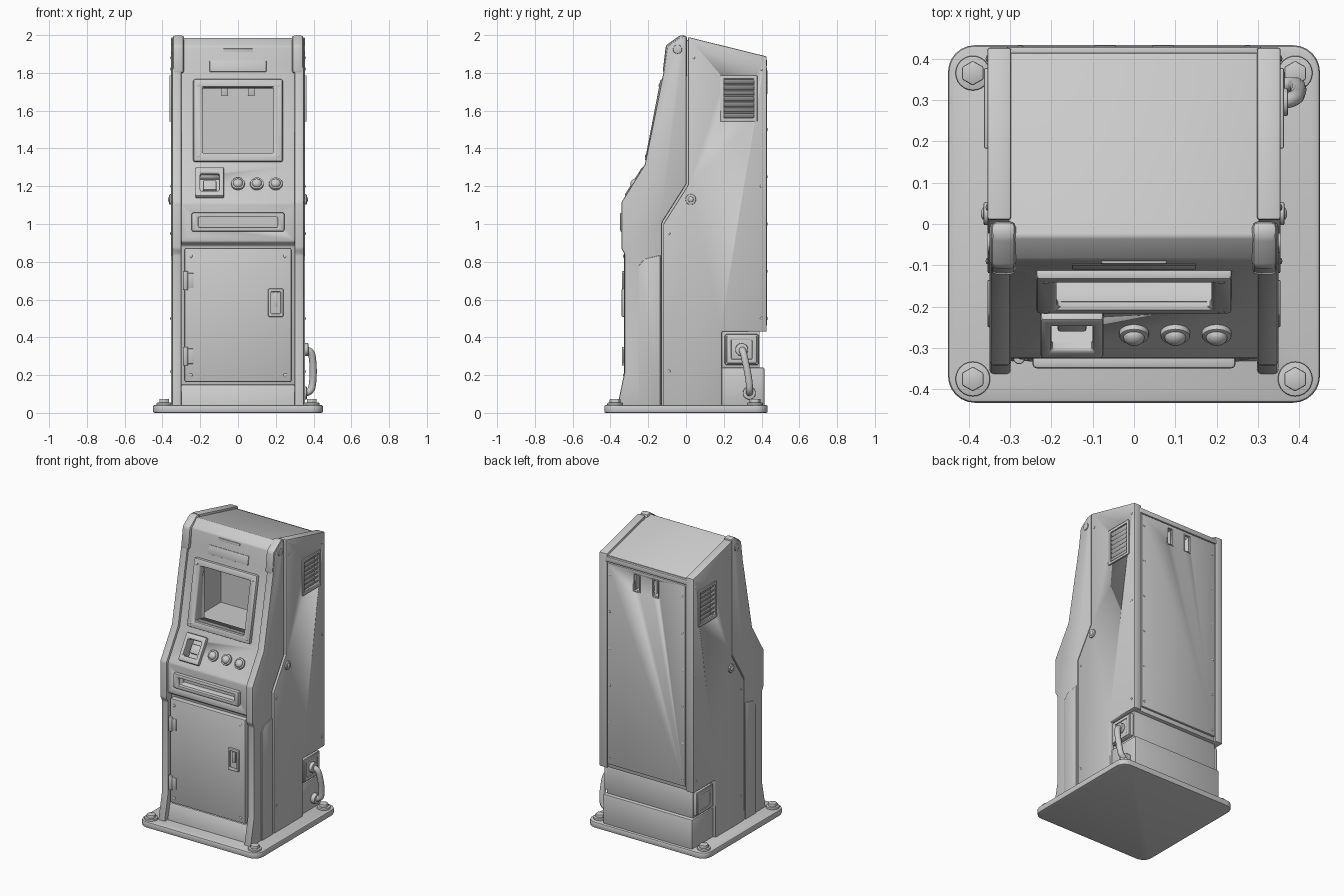
import bpy, bmesh, math
from math import pi
from mathutils import Matrix, Vector

if "Cube" in bpy.data.objects:
    bpy.data.objects.remove(bpy.data.objects["Cube"])


def finish(name, bm, bevel=0.0, mat=Matrix(), seg=2):
    """Turn a bmesh into a placed, bevelled, smooth-by-angle object."""
    bmesh.ops.recalc_face_normals(bm, faces=bm.faces)
    me = bpy.data.meshes.new(name)
    bm.to_mesh(me)
    bm.free()
    ob = bpy.data.objects.new(name, me)
    bpy.context.collection.objects.link(ob)
    ob.matrix_world = mat
    bpy.ops.object.select_all(action='DESELECT')
    bpy.context.view_layer.objects.active = ob
    ob.select_set(True)
    if bevel:
        m = ob.modifiers.new("bevel", 'BEVEL')
        m.width, m.segments, m.limit_method, m.angle_limit = bevel, seg, 'ANGLE', 0.4
        bpy.ops.object.modifier_apply(modifier=m.name)
    bpy.ops.object.shade_smooth_by_angle(angle=0.6)
    return ob


def place(loc, rx=0, rz=0):
    return Matrix.Translation(loc) @ Matrix.Rotation(rz, 4, 'Z') @ Matrix.Rotation(rx, 4, 'X')


def box(name, loc, size, bevel=0.0, rx=0, rz=0):
    bm = bmesh.new()
    bmesh.ops.create_cube(bm, size=1)
    bmesh.ops.scale(bm, vec=size, verts=bm.verts)
    return finish(name, bm, bevel, place(loc, rx, rz))


def cyl(name, loc, r, h, rx=0, rz=0, sides=24, bevel=0.004):
    bm = bmesh.new()
    bmesh.ops.create_cone(bm, cap_ends=True, segments=sides, radius1=r, radius2=r, depth=h)
    return finish(name, bm, bevel, place(loc, rx, rz))


def dome(name, loc, r, flat, rx=0, rz=0, seg=20):
    bm = bmesh.new()
    bmesh.ops.create_uvsphere(bm, u_segments=seg, v_segments=seg // 2, radius=r)
    bmesh.ops.scale(bm, vec=(1, 1, flat), verts=bm.verts)
    return finish(name, bm, 0, place(loc, rx, rz))


def prism(name, pts, x0, x1, bevel):
    """Side profile of (y, z) points extruded across x."""
    bm = bmesh.new()
    f = bm.faces.new([bm.verts.new((x0, y, z)) for y, z in pts])
    ext = bmesh.ops.extrude_face_region(bm, geom=[f])
    bmesh.ops.translate(bm, vec=(x1 - x0, 0, 0),
                        verts=[v for v in ext['geom'] if isinstance(v, bmesh.types.BMVert)])
    return finish(name, bm, bevel)


def ring(name, loc, outer, inner, depth, bevel, rx=0, rz=0):
    """Rectangular frame in the local xz plane."""
    bm = bmesh.new()
    loops = []
    for (w, h), y in ((outer, -depth / 2), (inner, -depth / 2), (inner, depth / 2), (outer, depth / 2)):
        loops.append([bm.verts.new((sx * w / 2, y, sz * h / 2))
                      for sx, sz in ((-1, -1), (1, -1), (1, 1), (-1, 1))])
    for k in range(4):
        a, b = loops[k], loops[(k + 1) % 4]
        for i in range(4):
            bm.faces.new((a[i], a[(i + 1) % 4], b[(i + 1) % 4], b[i]))
    return finish(name, bm, bevel, place(loc, rx, rz))


def cut(target, loc, size, rx=0):
    c = box("cutter", loc, size, 0, rx)
    c.hide_render = True
    bpy.context.view_layer.objects.active = target
    m = target.modifiers.new("cut", 'BOOLEAN')
    m.operation, m.solver, m.object = 'DIFFERENCE', 'EXACT', c
    bpy.ops.object.modifier_apply(modifier=m.name)
    bpy.data.objects.remove(c)


SCREEN, DESK = math.atan(0.1 / 0.52), math.atan(0.125 / 0.2)
def screen_y(z): return -0.20 + (z - 1.31) * 0.1 / 0.52
def desk_y(z): return -0.325 + (z - 1.11) * 0.625

# Base plate with rounded corners and four hex bolts
bm = bmesh.new()
bmesh.ops.create_cube(bm, size=1)
bmesh.ops.scale(bm, vec=(0.9, 0.865, 0.042), verts=bm.verts)
bmesh.ops.bevel(bm, geom=[e for e in bm.edges if abs(e.verts[0].co.z - e.verts[1].co.z) > 0.01],
                offset=0.065, segments=6, profile=0.5, affect='EDGES')
finish("base_plate", bm, 0.009, Matrix.Translation((0, 0, 0.021)))
for sx in (-1, 1):
    for y in (-0.375, 0.365):
        cyl("bolt_washer", (sx * 0.39, y, 0.046), 0.042, 0.016)
        cyl("bolt_head", (sx * 0.39, y, 0.06), 0.03, 0.028, sides=6)

# Central body between the side panels, hollow behind the screen opening
core = prism("cabinet_core", [(-0.29, 0.03), (-0.29, 0.885), (-0.325, 0.905), (-0.325, 1.11), (-0.20, 1.31),
                              (-0.10, 1.83), (-0.088, 1.94), (-0.03, 1.988), (0.01, 1.973), (0.415, 1.875),
                              (0.415, 0.43), (0.38, 0.43), (0.38, 0.03)], -0.305, 0.305, 0.008)
cut(core, (0, 0.07, 1.55), (0.58, 0.32, 0.48))
cut(core, (0, screen_y(1.545) + 0.02, 1.545), (0.375, 0.2, 0.355), -SCREEN)
cut(core, (-0.15, desk_y(1.215), 1.215), (0.10, 0.10, 0.11), -DESK)
cut(core, (0, -0.33, 1.01), (0.42, 0.10, 0.052))

# Back panel with two slots
back = box("back_panel", (0, 0.42, 1.145), (0.59, 0.018, 1.37), 0.005)
box("back_top_trim", (0, 0.418, 1.852), (0.62, 0.022, 0.035), 0.006)
for x in (-0.07, 0.07):
    for part in (core, back):
        cut(part, (x, 0.42, 1.75), (0.038, 0.08, 0.11))
    ring("back_slot_rim", (x, 0.428, 1.75), (0.052, 0.124), (0.038, 0.11), 0.008, 0.002)
    box("inner_bracket", (x, 0.22, 1.72), (0.035, 0.03, 0.08), 0.004)

# Recessed plinth under the back
box("rear_plinth", (0, 0.295, 0.135), (0.672, 0.24, 0.21), 0.008)
box("rear_plinth_neck", (0, 0.28, 0.335), (0.652, 0.22, 0.2), 0.006)

# Side panels, front frames and side fittings
for s in (-1, 1):
    rear = prism("rear_side_panel", [(-0.12, 0.03), (-0.12, 1.0), (0.01, 1.205), (0.01, 1.99), (0.427, 1.887),
                                     (0.427, 0.43), (0.19, 0.43), (0.19, 0.03)], s * 0.297, s * 0.355, 0.007)
    cut(rear, (s * 0.355, 0.28, 1.665), (0.06, 0.16, 0.21))
    prism("front_side_frame", [(-0.365, 0.03), (-0.325, 0.22), (-0.325, 0.84), (-0.342, 0.87), (-0.342, 1.115),
                               (-0.218, 1.315), (-0.118, 1.81), (-0.1, 1.94), (-0.03, 1.99), (0.003, 1.985),
                               (0.003, 1.212), (-0.127, 1.007), (-0.127, 0.03)], s * 0.298, s * 0.349, 0.009)
    prism("top_corner_cap", [(-0.124, 1.8), (-0.107, 1.945), (-0.03, 2.0), (0.006, 1.995), (0.006, 1.775)],
          s * 0.286, s * 0.346, 0.014)
    prism("lower_side_cover", [(-0.25, 0.03), (-0.25, 0.78), (-0.22, 0.815), (-0.135, 0.835), (-0.135, 0.03)],
          s * 0.34, s * 0.355, 0.005)
    cyl("cap_screw", (s * 0.348, -0.045, 1.925), 0.024, 0.014, 0, 0).matrix_world = place((s * 0.348, -0.045, 1.925), pi / 2, pi / 2)
    # Louvred vent
    ring("vent_frame", (s * 0.356, 0.28, 1.665), (0.195, 0.245), (0.158, 0.208), 0.014, 0.004, 0, s * pi / 2)
    for i in range(7):
        box("vent_slat", (s * 0.347, 0.28, 1.575 + i * 0.03), (0.162, 0.006, 0.027), 0.0015, 0.6, s * pi / 2)
    # Seam bolt and rivets
    cyl("seam_bolt", (s * 0.357, 0.025, 1.13), 0.028, 0.014, pi / 2, pi / 2)
    dome("seam_bolt_cap", (s * 0.363, 0.025, 1.13), 0.015, 0.5, pi / 2, pi / 2)
    for y, z in ((0.04, 1.88), (0.4, 1.82), (0.4, 1.2), (0.4, 0.5), (-0.09, 0.95), (-0.09, 0.22)):
        dome("side_rivet", (s * 0.355, y, z), 0.008, 0.5, pi / 2, pi / 2, 10)
    for i in range(6):
        dome("back_rivet", (s * 0.275, 0.429, 0.5 + i * 0.25), 0.008, 0.4, pi / 2, 0, 10)
    # Service socket plate in the notch
    box("socket_plate", (s * 0.335, 0.295, 0.335), (0.03, 0.18, 0.165), 0.012)
    ring("socket_rim", (s * 0.348, 0.295, 0.335), (0.16, 0.145), (0.11, 0.1), 0.014, 0.005, 0, s * pi / 2)

# Power cable with collars, right side only
cyl("cable_collar_top", (0.355, 0.295, 0.335), 0.034, 0.035, pi / 2, pi / 2)
cyl("cable_collar_bottom", (0.347, 0.335, 0.105), 0.034, 0.035, pi / 2, pi / 2)
cu = bpy.data.curves.new("power_cable", 'CURVE')
cu.dimensions, cu.bevel_depth, cu.bevel_resolution, cu.use_fill_caps = '3D', 0.019, 3, True
sp = cu.splines.new('NURBS')
path = [(0.345, 0.295, 0.335), (0.385, 0.3, 0.335), (0.398, 0.315, 0.27), (0.398, 0.335, 0.17),
        (0.385, 0.337, 0.105), (0.34, 0.335, 0.105)]
sp.points.add(len(path) - 1)
for p, co in zip(sp.points, path):
    p.co = (*co, 1)
sp.order_u, sp.use_endpoint_u = 3, True
cable = bpy.data.objects.new("power_cable", cu)
bpy.context.collection.objects.link(cable)

# Screen bezel, rivets and marquee trim
ring("screen_bezel", (0, screen_y(1.55) - 0.006, 1.547), (0.475, 0.445), (0.375, 0.355), 0.034, 0.011, -SCREEN)
for sx in (-1, 1):
    for z in (1.36, 1.735):
        dome("bezel_rivet", (sx * 0.212, screen_y(z) - 0.023, z), 0.009, 0.5, pi / 2 - SCREEN, 0, 10)
box("marquee_strip", (0, -0.09, 1.92), (0.16, 0.014, 0.016), 0.004, -0.12)
box("marquee_plate", (0, screen_y(1.83), 1.835), (0.3, 0.01, 0.06), 0.003, -SCREEN)

# Coin entry
ring("coin_frame", (-0.15, desk_y(1.215) - 0.006, 1.217), (0.152, 0.182), (0.10, 0.11), 0.034, 0.009, -DESK)
box("coin_flap", (-0.15, desk_y(1.2) + 0.035, 1.2), (0.07, 0.03, 0.06), 0.006, -DESK)

# Three push buttons
for x in (0.0, 0.1, 0.2):
    cyl("button_collar", (x, desk_y(1.21) - 0.003, 1.212), 0.036, 0.02, pi / 2 - DESK)
    dome("button", (x, desk_y(1.21) - 0.011, 1.216), 0.026, 0.75, pi / 2 - DESK)

# Ticket slot
ring("ticket_slot_frame", (0, -0.333, 1.01), (0.49, 0.1), (0.42, 0.052), 0.032, 0.008)

# Service door with hinges, latch and rivets
box("service_door", (0, -0.307, 0.518), (0.565, 0.042, 0.71), 0.009)
for z in (0.3, 0.7):
    cyl("door_hinge", (-0.278, -0.325, z), 0.014, 0.1, sides=16)
    box("hinge_leaf", (-0.255, -0.327, z), (0.04, 0.008, 0.08), 0.003)
ring("latch_frame", (0.2, -0.33, 0.583), (0.08, 0.15), (0.05, 0.115), 0.022, 0.006)
box("latch_lever", (0.2, -0.33, 0.6), (0.026, 0.014, 0.075), 0.004)
for x in (-0.25, 0.25):
    for z in (0.2, 0.83):
        dome("door_rivet", (x, -0.328, z), 0.01, 0.5, pi / 2, 0, 10)

# Kick panel below the door
prism("kick_panel", [(-0.335, 0.03), (-0.305, 0.15), (-0.28, 0.15), (-0.28, 0.03)], -0.3, 0.3, 0.006)
